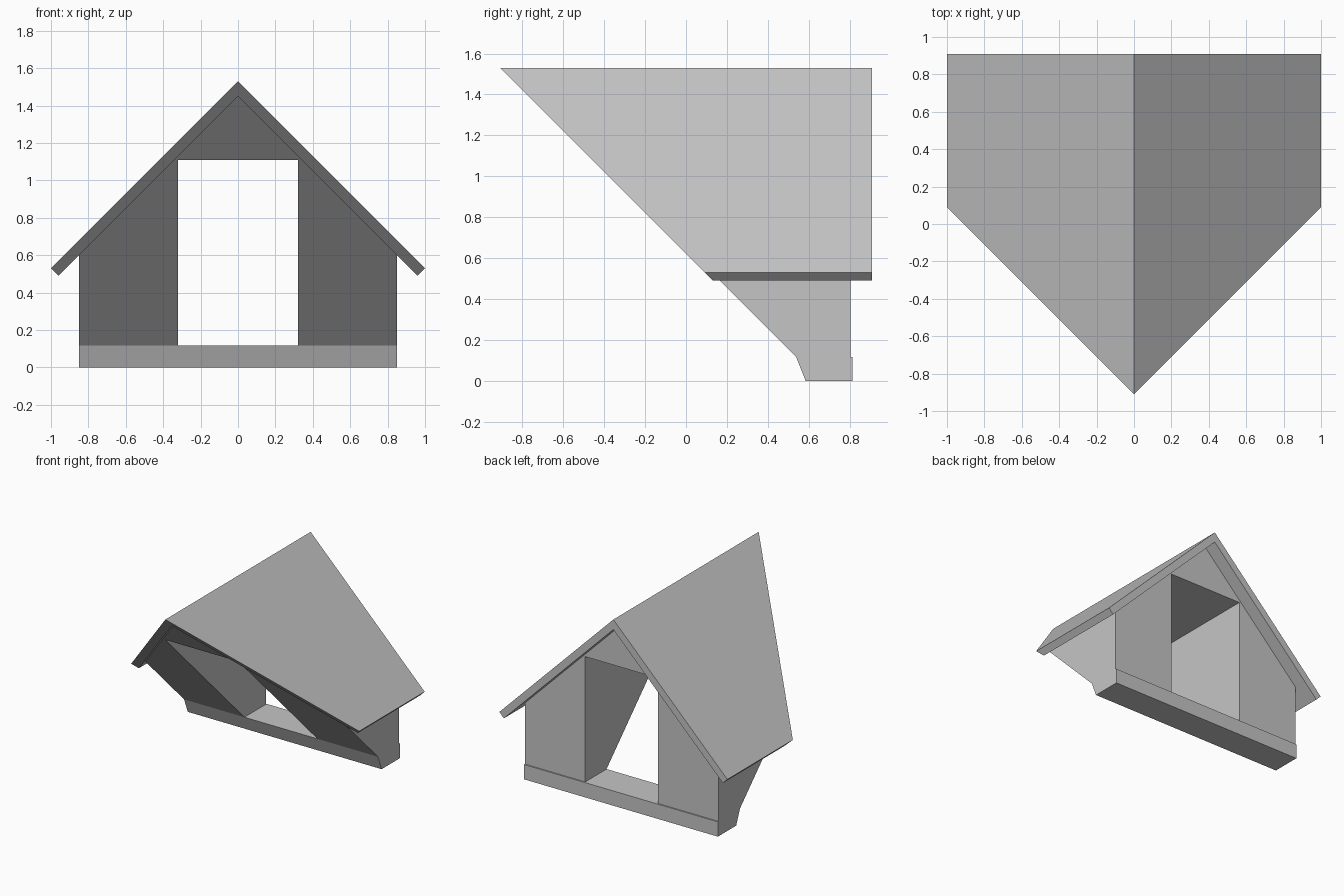
import bpy
import bmesh

cube = bpy.data.objects.get("Cube")
if cube:
    bpy.data.objects.remove(cube, do_unlink=True)

GREY = (0.56, 0.56, 0.56, 1.0)
grey = bpy.data.materials.new("plain_grey")
grey.use_nodes = True
grey.diffuse_color = GREY
grey.node_tree.nodes["Principled BSDF"].inputs["Base Color"].default_value = GREY


def prism(name, start, end):
    """Join two matching outlines into a closed solid."""
    bm = bmesh.new()
    a = [bm.verts.new(p) for p in start]
    b = [bm.verts.new(p) for p in end]
    bm.faces.new(a)
    bm.faces.new(b[::-1])
    for i in range(len(a)):
        j = (i + 1) % len(a)
        bm.faces.new((a[j], a[i], b[i], b[j]))
    bmesh.ops.recalc_face_normals(bm, faces=bm.faces)
    mesh = bpy.data.meshes.new(name)
    bm.to_mesh(mesh)
    bm.free()
    mesh.materials.append(grey)
    obj = bpy.data.objects.new(name, mesh)
    bpy.context.collection.objects.link(obj)
    return obj


def raked_prism(name, outline, rake, back):
    """Extrude an x-z outline; its front is cut at 45 degrees (y + z = rake)."""
    return prism(name,
                 [(x, rake - z, z) for x, z in outline],
                 [(x, back, z) for x, z in outline])


def mirrored(half):
    """Complete a right-hand outline with its mirror image."""
    return half + [(-x, z) for x, z in reversed(half) if x > 0]


RIDGE, INNER_RIDGE = 1.53, 1.45
HALF_WIDTH, DOOR_HALF = 0.85, 0.32
SILL_TOP, DOOR_TOP = 0.117, 1.11

# Gable roof: a chevron with square-cut eaves
right, left = [(1.0, RIDGE - 1.0), (0.96, INNER_RIDGE - 0.96)], None
left = [(-x, z) for x, z in right]
roof = [(0, RIDGE)] + right + [(0, INNER_RIDGE)] + left[::-1]
raked_prism("gable_roof", roof, 0.62, 0.91)

# Thick wall around the opening, reaching the underside of the roof
half_wall = [(DOOR_HALF, DOOR_TOP), (DOOR_HALF, SILL_TOP),
             (HALF_WIDTH, SILL_TOP), (HALF_WIDTH, INNER_RIDGE - HALF_WIDTH),
             (0, INNER_RIDGE)]
raked_prism("gable_wall", mirrored(half_wall), 0.655, 0.805)

# Sill across the full width, with a sloping front
sill = [(0.585, 0), (0.655 - SILL_TOP, SILL_TOP), (0.815, SILL_TOP), (0.815, 0)]
prism("window_sill",
      [(-HALF_WIDTH, y, z) for y, z in sill],
      [(HALF_WIDTH, y, z) for y, z in sill])
